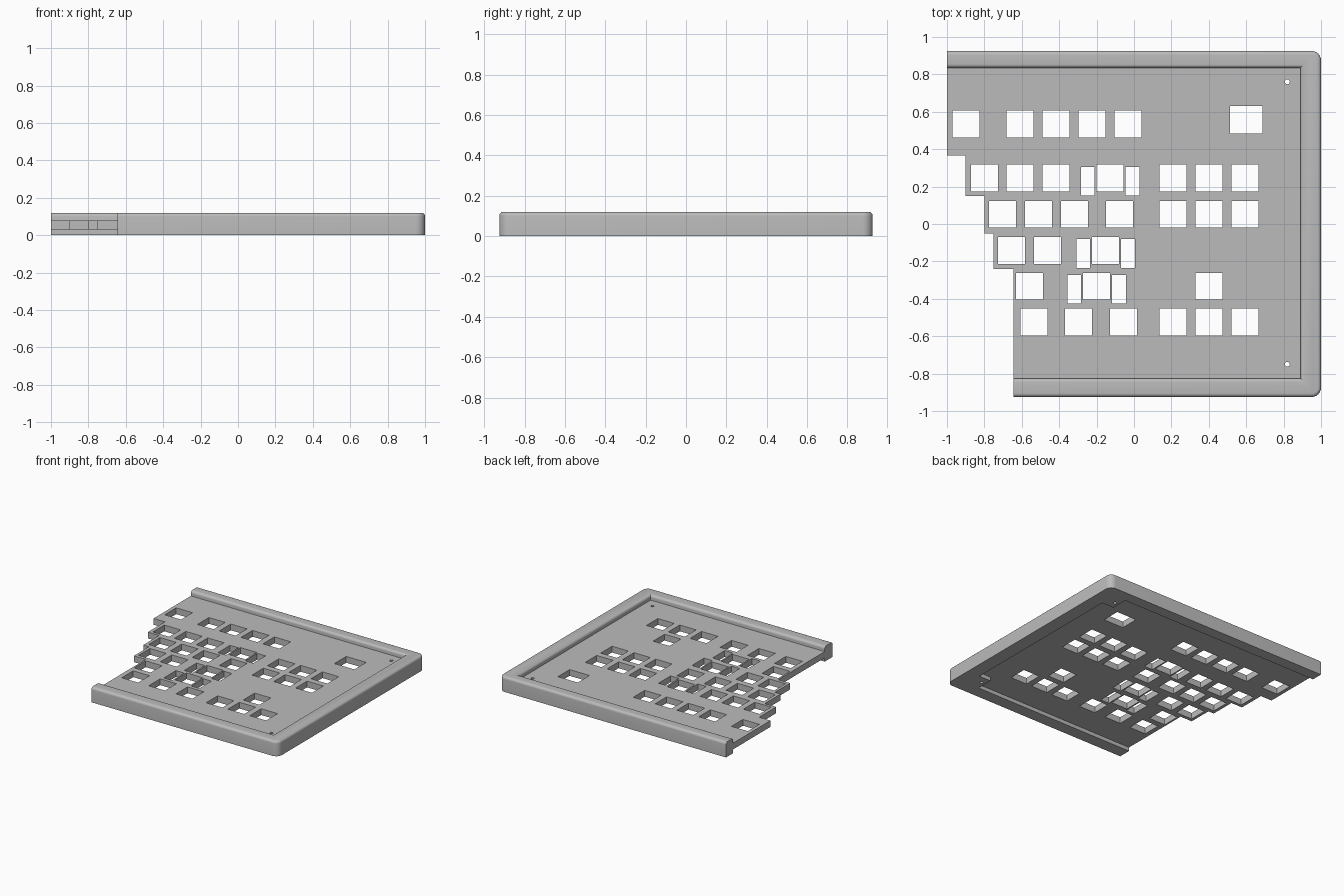
import bpy, bmesh
from mathutils import Matrix, Vector

default = bpy.data.objects.get("Cube")
if default:
    bpy.data.objects.remove(default, do_unlink=True)

grey = bpy.data.materials.new("Matte grey")
grey.use_nodes = True
colour = (0.5, 0.5, 0.5, 1)
grey.diffuse_color = colour
grey.node_tree.nodes["Principled BSDF"].inputs["Base Color"].default_value = colour

# Main dimensions
RIM_TOP, PLATE_TOP, PLATE_BOTTOM = 0.12, 0.08, 0.03
RIGHT, BACK, FRONT = 0.89, 0.835, -0.825     # inner faces of the rim
BACK_END, FRONT_END = -1.0, -0.645           # cut ends of the rim
OUTER = 0.925


def finish(name, bm):
    bmesh.ops.recalc_face_normals(bm, faces=bm.faces)
    mesh = bpy.data.meshes.new(name)
    bm.to_mesh(mesh)
    bm.free()
    mesh.materials.append(grey)
    obj = bpy.data.objects.new(name, mesh)
    bpy.context.collection.objects.link(obj)
    return obj


def prism(outline, low, high):
    bm = bmesh.new()
    face = bm.faces.new([bm.verts.new((x, y, low)) for x, y in outline])
    top = bmesh.ops.extrude_face_region(bm, geom=[face])["geom"]
    verts = [g for g in top if isinstance(g, bmesh.types.BMVert)]
    bmesh.ops.translate(bm, verts=verts, vec=(0, 0, high - low))
    return bm


def add_box(bm, x, y, width, depth, low, high):
    place = Matrix.Translation((x, y, (low + high) / 2))
    scale = Matrix.Diagonal(Vector((width, depth, high - low, 1)))
    bmesh.ops.create_cube(bm, size=1, matrix=place @ scale)


def activate(obj):
    bpy.ops.object.select_all(action='DESELECT')
    obj.select_set(True)
    bpy.context.view_layer.objects.active = obj


def cut(obj, cutter):
    mod = obj.modifiers.new("Holes", 'BOOLEAN')
    mod.operation, mod.solver, mod.object = 'DIFFERENCE', 'EXACT', cutter
    activate(obj)
    bpy.ops.object.modifier_apply(modifier=mod.name)


# Rim: three-sided frame with rounded outer corners and rounded top edges
bm = prism([(BACK_END, OUTER), (1, OUTER), (1, -OUTER), (FRONT_END, -OUTER),
            (FRONT_END, FRONT), (RIGHT, FRONT), (RIGHT, BACK), (BACK_END, BACK)],
           0, RIM_TOP)
bm.normal_update()
corners = [e for e in bm.edges if all(v.co.x > 0.99 for v in e.verts)
           and abs(e.verts[0].co.z - e.verts[1].co.z) > 0.01]
bmesh.ops.bevel(bm, geom=corners, offset=0.05, segments=6, profile=0.5, affect='EDGES')


def is_long_top_edge(edge):
    a, b = (v.co for v in edge.verts)
    at_end = any(abs(a.x - end) < 0.001 and abs(b.x - end) < 0.001
                 for end in (BACK_END, FRONT_END))
    return min(a.z, b.z) > RIM_TOP - 0.001 and not at_end


bmesh.ops.bevel(bm, geom=[e for e in bm.edges if is_long_top_edge(e)],
                offset=0.02, segments=5, profile=0.5, affect='EDGES')
rim = finish("rim", bm)
activate(rim)
bpy.ops.object.shade_smooth_by_angle(angle=0.6)

# Plate with a stepped left edge that follows the staggered key rows
outline = [(RIGHT, FRONT), (RIGHT, BACK), (BACK_END, BACK)]
steps = [(BACK_END, 0.365), (-0.9, 0.15), (-0.8, -0.05), (-0.75, -0.24)]
for i, (x, y) in enumerate(steps):
    next_x = steps[i + 1][0] if i + 1 < len(steps) else FRONT_END
    outline += [(x, y), (next_x, y)]
outline.append((FRONT_END, FRONT))
plate = finish("key_plate", prism(outline, PLATE_BOTTOM, PLATE_TOP))

# Key openings: row centre, single keys, wide keys with stabiliser slots
PAD = [0.209, 0.401, 0.594]
rows = [
    (0.535, [-0.898, -0.61, -0.417, -0.225, -0.032], []),
    (0.245, [-0.8, -0.61, -0.417] + PAD, [-0.128]),
    (0.052, [-0.703, -0.511, -0.318, -0.078] + PAD, []),
    (-0.142, [-0.655, -0.463], [-0.152]),
    (-0.333, [-0.559, PAD[1]], [-0.2]),
    (-0.525, [-0.535, -0.297, -0.056] + PAD, []),
]
KEY = 0.144
LOW, HIGH = -0.1, 0.2
bm = bmesh.new()
for y, singles, wides in rows:
    for x in singles + wides:
        add_box(bm, x, y, KEY, KEY, LOW, HIGH)
    for x in wides:
        for side in (-1, 1):
            add_box(bm, x + side * 0.12, y - 0.016, 0.073, 0.153, LOW, HIGH)

# Display opening and screw holes
add_box(bm, 0.6, 0.557, 0.176, 0.148, LOW, HIGH)
SCREWS = [(0.82, 0.76), (0.82, -0.75)]
for x, y in SCREWS:
    bmesh.ops.create_cone(bm, cap_ends=True, segments=16, radius1=0.013, radius2=0.013,
                          depth=HIGH - LOW, matrix=Matrix.Translation((x, y, 0.05)))
cutter = finish("hole_cutter", bm)
cutter.hide_render = True
cut(plate, cutter)

# Screw bosses under the two right corners
for name, wall, inner in (("back", BACK, 0.7), ("front", FRONT, -0.69)):
    bm = bmesh.new()
    add_box(bm, (0.785 + RIGHT) / 2, (wall + inner) / 2, RIGHT - 0.785,
            abs(wall - inner), 0, PLATE_BOTTOM)
    cut(finish(name + "_screw_boss", bm), cutter)

bpy.data.objects.remove(cutter, do_unlink=True)
